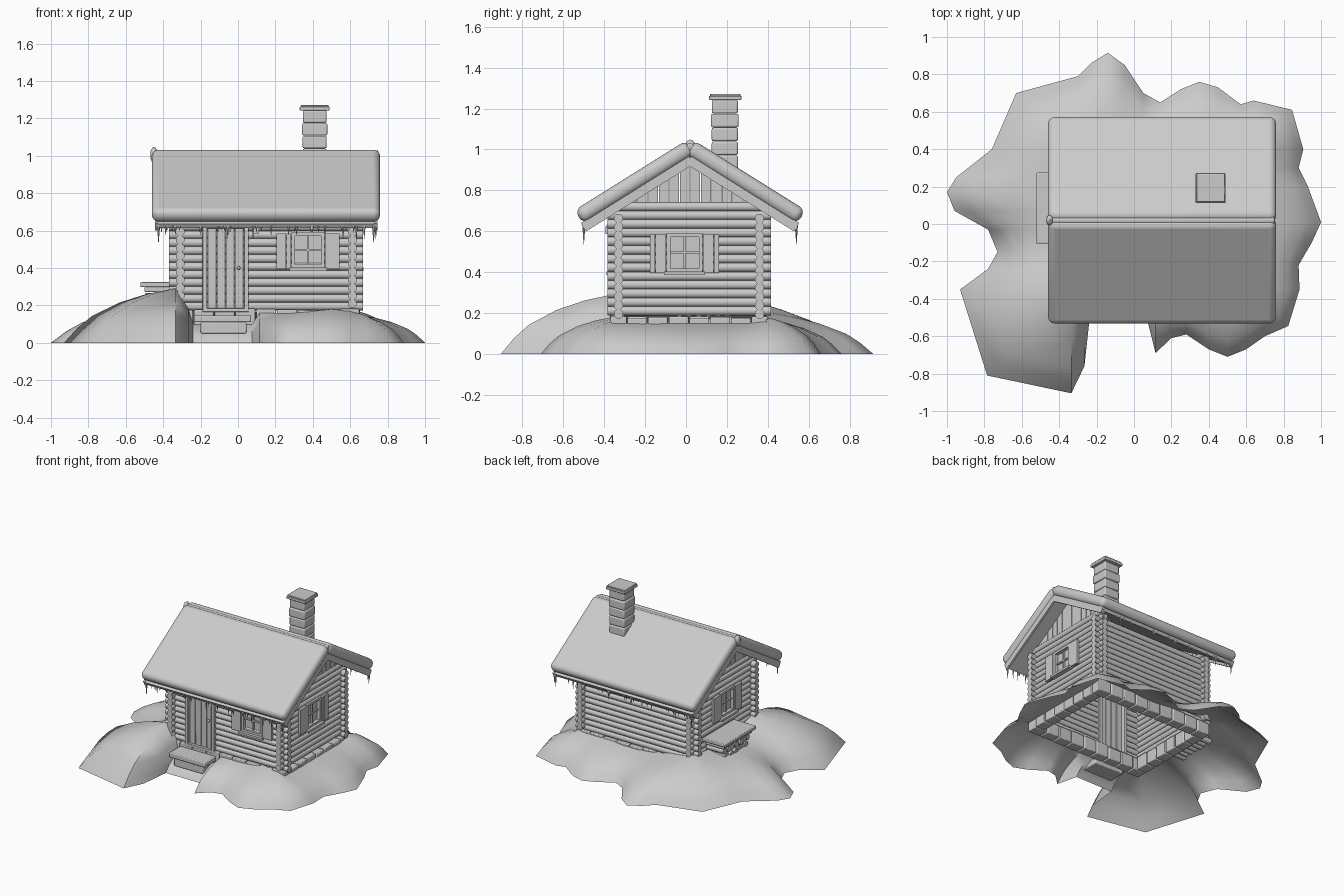
import bpy, bmesh, random
from math import radians, pi, atan
from mathutils import Matrix, Vector

if "Cube" in bpy.data.objects:
    bpy.data.objects.remove(bpy.data.objects["Cube"])
random.seed(4)

X0, X1, Y0, Y1 = -0.31, 0.612, -0.33, 0.36     # wall centre lines
RIDGE, SLOPE = 0.02, 0.625                     # ridge y, roof pitch
ANG = atan(SLOPE)


def finish(bm, name, bevel=0, segs=2, smooth=35):
    me = bpy.data.meshes.new(name)
    bm.to_mesh(me)
    bm.free()
    ob = bpy.data.objects.new(name, me)
    bpy.context.collection.objects.link(ob)
    bpy.ops.object.select_all(action='DESELECT')
    ob.select_set(True)
    bpy.context.view_layer.objects.active = ob
    if smooth:
        bpy.ops.object.shade_smooth_by_angle(angle=radians(smooth))
    if bevel:
        m = ob.modifiers.new("bevel", 'BEVEL')
        m.width, m.segments = bevel, segs
    return ob


def box(bm, x, y, z, mat=Matrix()):
    """Box from (min, max) pairs."""
    c = [(a + b) / 2 for a, b in (x, y, z)]
    s = [b - a for a, b in (x, y, z)]
    bmesh.ops.create_cube(bm, size=1, matrix=mat @ Matrix.Translation(c) @ Matrix.Diagonal((*s, 1)))


def rod(bm, a, b, r, r2=None, n=8):
    a, b = Vector(a), Vector(b)
    rot = (b - a).to_track_quat('Z', 'Y').to_matrix().to_4x4()
    bmesh.ops.create_cone(bm, cap_ends=True, segments=n, radius1=r, radius2=r if r2 is None else r2,
                          depth=(b - a).length,
                          matrix=Matrix.Translation((a + b) / 2) @ rot @ Matrix.Rotation(pi / n, 4, 'Z'))


# Snow mound: outline (x, y, height where it meets the house)
outline = [(1, .01, .15), (.93, .2, .15), (.88, .3, .15), (.905, .4, .16), (.845, .61, .17),
           (.64, .66, .18), (.57, .64, .17), (.45, .73, .17), (.35, .76, .17), (.25, .72, .16),
           (.14, .65, .16), (.05, .7, .17), (-.05, .85, .18), (-.14, .915, .2), (-.23, .86, .21),
           (-.3, .79, .23), (-.63, .7, .24), (-.76, .4, .24), (-.95, .25, .22), (-1, .17, .22),
           (-.96, .07, .22), (-.78, -.03, .22), (-.73, -.15, .23), (-.78, -.24, .26),
           (-.93, -.35, .29), (-.785, -.81, .29), (-.335, -.905, .29), (-.265, -.76, .18),
           (-.24, -.53, .1), (.075, -.53, .1), (.115, -.69, .16), (.2, -.61, .16), (.28, -.59, .16),
           (.4, -.67, .17), (.5, -.71, .18), (.6, -.67, .17), (.7, -.6, .16), (.825, -.545, .16),
           (.885, -.35, .15), (.88, -.22, .15), (.95, -.1, .15)]
profile = [(0, 0), (.12, .27), (.25, .49), (.5, .74), (.75, .9), (1, 1)]
bm = bmesh.new()
rows = []
for x, y, h in outline:
    ix, iy = min(max(x, -.34), .64), min(max(y, -.36), .39)
    rows.append([bm.verts.new((x + (ix - x) * t, y + (iy - y) * t, h * f)) for t, f in profile])
for i, a in enumerate(rows):
    b = rows[(i + 1) % len(rows)]
    for j in range(len(profile) - 1):
        bm.faces.new((a[j], b[j], b[j + 1], a[j + 1]))
bmesh.ops.remove_doubles(bm, verts=bm.verts, dist=.0005)
finish(bm, "snow_mound", smooth=60)

# Foundation stones around the perimeter
bm = bmesh.new()
n, w = 9, .04
for i in range(n):
    a, b = [X0 - w + (X1 - X0 + 2 * w) * k / n for k in (i, i + 1)]
    for y in (Y0, Y1):
        box(bm, (a + .003, b - .003), (y - w, y + w), (.08, .18 + random.uniform(-.008, .004)))
for i in range(6):
    a, b = [Y0 + w + (Y1 - Y0 - 2 * w) * k / 6 for k in (i, i + 1)]
    for x in (X0, X1):
        box(bm, (x - w, x + w), (a + .003, b - .003), (.08, .18 + random.uniform(-.008, .004)))
finish(bm, "foundation_stones", .006)


# Log walls, leaving openings (start, end, bottom, top)
def log_wall(name, axis, pos, lo, hi, z0, count, holes=()):
    bm = bmesh.new()
    for i in range(count):
        z, start, spans = z0 + i * .0425, lo, []
        for a, b, bot, top in sorted(holes):
            if bot < z < top:
                spans.append((start, a))
                start = b
        spans.append((start, hi))
        for a, b in spans:
            p, q = ((a, pos, z), (b, pos, z)) if axis == 'x' else ((pos, a, z), (pos, b, z))
            rod(bm, p, q, .0245)
    finish(bm, name, smooth=50)


side_hole = [(-.085, .07, .41, .58)]
log_wall("front_logs", 'x', Y0, -.37, .667, .195, 12, [(-.18, .05, 0, .63), (.29, .46, .41, .58)])
log_wall("back_logs", 'x', Y1, -.37, .667, .195, 12)
log_wall("left_logs", 'y', X0, -.385, .415, .21, 13, side_hole)
log_wall("right_logs", 'y', X1, -.385, .415, .21, 13, side_hole)

# Gable planks
for name, x in (("left_gable", X0), ("right_gable", X1)):
    bm = bmesh.new()
    n, half = 12, .31
    for i in range(n):
        a, b = [-half + 2 * half * k / n for k in (i, i + 1)]
        a, b = a + .002, b - .002
        pts = [(a, .725), (b, .725), (b, .935 - SLOPE * abs(b)), (a, .935 - SLOPE * abs(a))]
        f = bm.faces.new([bm.verts.new((x - .012, RIDGE + d, z)) for d, z in pts])
        ext = bmesh.ops.extrude_face_region(bm, geom=[f])['geom']
        bmesh.ops.translate(bm, vec=(.024, 0, 0), verts=[v for v in ext if isinstance(v, bmesh.types.BMVert)])
    bmesh.ops.recalc_face_normals(bm, faces=bm.faces)
    finish(bm, name, smooth=0)

# Roof: boards, barge boards and thick rounded snow on each slope
for name, s in (("front", -1), ("back", 1)):
    mat = Matrix.Translation((.15, RIDGE + s * .27, .84)) @ Matrix.Rotation(-s * ANG, 4, 'X')
    bm = bmesh.new()
    box(bm, (-.61, .61), (-.323, .323), (-.04, .04), mat)
    finish(bm, name + "_roof_snow", .036, 5, 60)
    bm = bmesh.new()
    up, eave = (-.29, .33) if s > 0 else (-.33, .29)
    box(bm, (-.59, .59), (up, eave), (-.06, -.035), mat)
    for x in (-.595, .58):
        box(bm, (x, x + .015), (up, eave), (-.078, -.03), mat)
    finish(bm, name + "_roof_boards")
    # Icicles along the eave
    bm = bmesh.new()
    ey = RIDGE + s * .52
    for i in range(30):
        x = random.uniform(-.43, .74)
        length = random.choice((.02, .03, .03, .045, .065))
        rod(bm, (x, ey, .628), (x, ey, .62 - length), .007, .0008, 6)
    for x in (-.425, .725):
        rod(bm, (x, ey, .63), (x, ey, .535), .009, .001, 6)
    finish(bm, name + "_icicles")

# Ridge snow with end knob
bm = bmesh.new()
rod(bm, (-.45, RIDGE, 1.002), (.75, RIDGE, 1.002), .028, n=12)
finish(bm, "ridge_snow", .008)
bm = bmesh.new()
bmesh.ops.create_icosphere(bm, subdivisions=2, radius=1, matrix=Matrix.Translation((-.45, RIDGE, 1.005))
                           @ Matrix.Diagonal((.02, .03, .043, 1)))
finish(bm, "ridge_knob")

# Chimney of stacked blocks
bm = bmesh.new()
for i in range(6):
    g = random.uniform(-.002, .003)
    z = .835 + i * .068
    box(bm, (.345 - g, .475 + g), (.125 - g, .255 + g), (z + .001, z + .067))
finish(bm, "chimney", .008)
bm = bmesh.new()
box(bm, (.33, .49), (.112, .272), (1.242, 1.262))
box(bm, (.335, .485), (.117, .267), (1.26, 1.272))
finish(bm, "chimney_cap", .004)


# Windows with cross bars, sill and shutters (local: x along wall, -y outward)
def window(name, x, y, turn):
    m = Matrix.Translation((x, y, 0)) @ Matrix.Rotation(turn, 4, 'Z')
    bm = bmesh.new()
    for a in (-.088, .07):
        box(bm, (a, a + .018), (-.04, .02), (.4, .59), m)
    for z in (.4, .572):
        box(bm, (-.088, .088), (-.038, .02), (z, z + .018), m)
    box(bm, (-.005, .005), (-.025, 0), (.41, .58), m)
    box(bm, (-.08, .08), (-.025, 0), (.49, .5), m)
    box(bm, (-.08, .08), (-.012, -.008), (.41, .58), m)
    box(bm, (-.1, .1), (-.06, 0), (.385, .402), m)
    finish(bm, name)
    bm = bmesh.new()
    for s in (-1, 1):
        for k in range(3):
            a = s * .13 - .039 + k * .026
            box(bm, (a, a + .0255), (-.042, -.022), (.395, .585), m)
    finish(bm, name + "_shutters")


window("front_window", .375, Y0, 0)
window("right_window", X1, -.007, pi / 2)
window("left_window", X0, -.007, -pi / 2)

# Plank door, frame, knob and step
bm = bmesh.new()
for k in range(4):
    a = -.162 + k * .0485
    box(bm, (a, a + .046), (-.352, -.325), (.18, .615))
finish(bm, "door_planks", .003)
bm = bmesh.new()
for a in (-.19, .032):
    box(bm, (a, a + .025), (-.372, -.3), (.17, .64))
box(bm, (-.19, .057), (-.372, -.3), (.612, .64))
box(bm, (-.19, .057), (-.372, -.3), (.165, .185))
finish(bm, "door_frame", .003)
bm = bmesh.new()
bmesh.ops.create_uvsphere(bm, u_segments=10, v_segments=6, radius=.01, matrix=Matrix.Translation((.003, -.362, .4)))
finish(bm, "door_knob")
bm = bmesh.new()
box(bm, (-.235, .07), (-.5, -.36), (.11, .147))
box(bm, (-.2, .045), (-.49, -.36), (.05, .11))
finish(bm, "door_step", .006)

# Small lantern beside the door
bm = bmesh.new()
box(bm, (.082, .112), (-.395, -.365), (.585, .62))
rod(bm, (.097, -.38, .62), (.097, -.38, .635), .022, .004, 4)
rod(bm, (.097, -.34, .6), (.097, -.38, .6), .005)
finish(bm, "lantern")

# Woodpile against the left wall with a covered top
bm = bmesh.new()
for row in range(3):
    for k in range(7 - row % 2):
        y = -.055 + k * .047 + (row % 2) * .0235
        rod(bm, (-.495 + random.uniform(-.01, .01), y, .16 + row * .043), (-.345, y, .16 + row * .043), .0225)
finish(bm, "woodpile", smooth=50)
bm = bmesh.new()
box(bm, (-.5, -.345), (-.09, .26), (.272, .298))
box(bm, (-.522, -.33), (-.105, .275), (.298, .324))
finish(bm, "woodpile_cover", .005)
